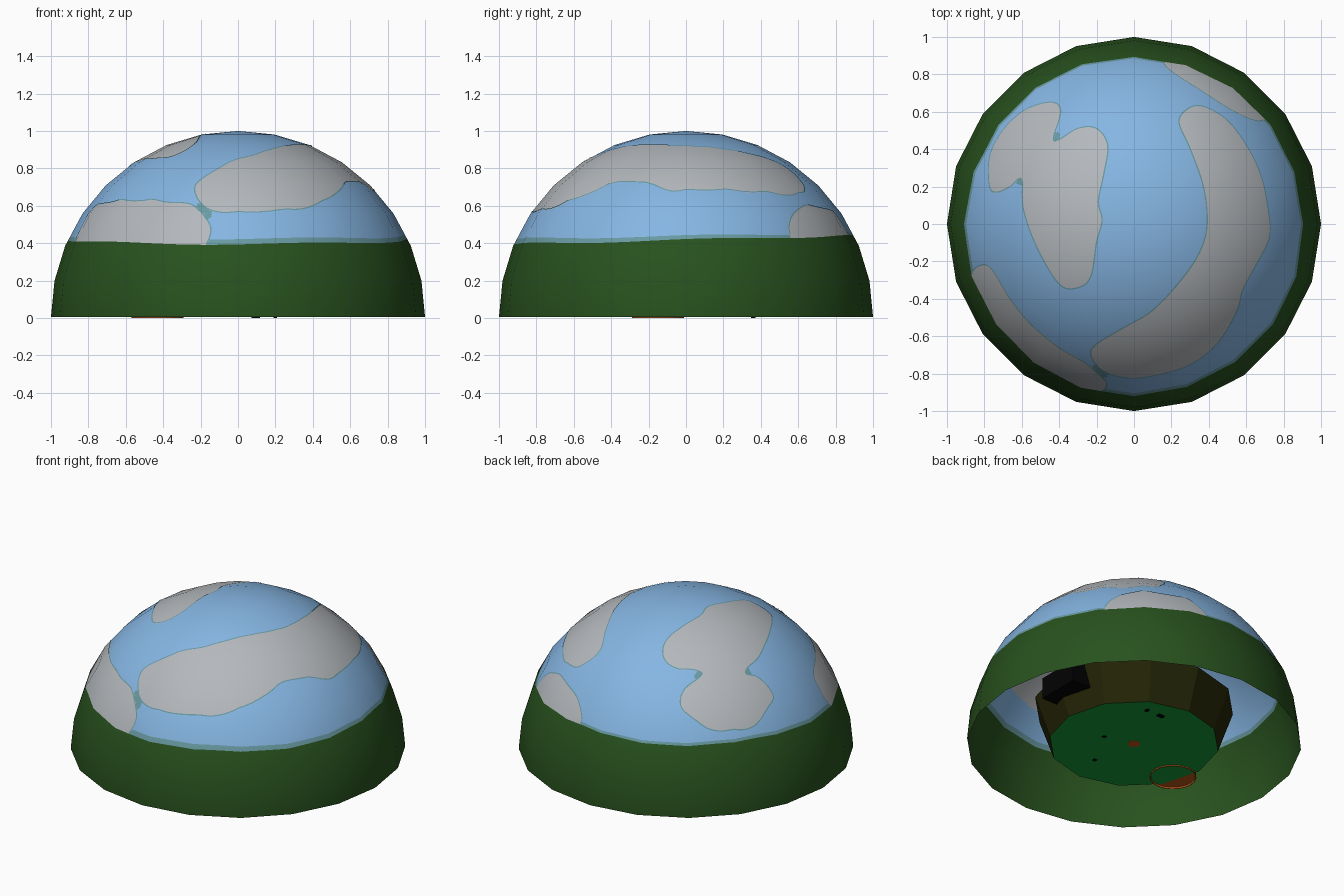
import bpy, bmesh, math
from mathutils import Vector
from mathutils.bvhtree import BVHTree

if "Cube" in bpy.data.objects:
    bpy.data.objects.remove(bpy.data.objects["Cube"])

def mat(name, rgb):
    m = bpy.data.materials.new(name)
    m.diffuse_color = (*rgb, 1)
    m.use_nodes = True
    m.node_tree.nodes["Principled BSDF"].inputs["Base Color"].default_value = m.diffuse_color
    return m

GREEN = mat("hill green", (0.021, 0.083, 0.013))
BLUE = mat("sky blue", (0.237, 0.465, 0.765))
GREY = mat("cloud grey", (0.456, 0.479, 0.503))
TEAL = mat("haze teal", (0.14, 0.32, 0.36))
OLIVE = mat("wall olive", (0.017, 0.0175, 0.002))
FLOOR = mat("floor green", (0.008, 0.33, 0.04))
BROWN = mat("brown", (0.5, 0.1, 0.01))
BLACK = mat("black", (0.0006, 0.0006, 0.0006))

def add_object(name, bm, mats):
    me = bpy.data.meshes.new(name)
    bm.to_mesh(me)
    bm.free()
    for m in mats:
        me.materials.append(m)
    ob = bpy.data.objects.new(name, me)
    bpy.context.collection.objects.link(ob)
    return ob

def round_normals(ob):
    ob.data.normals_split_custom_set_from_vertices([v.co.normalized() for v in ob.data.vertices])

def lathe(name, profile, sides, m, centre=(0, 0)):
    bm = bmesh.new()
    rings = []
    for r, z in profile:
        rings.append([bm.verts.new((centre[0] + r * math.cos(math.tau * k / sides),
                                    centre[1] + r * math.sin(math.tau * k / sides), z))
                      for k in range(sides)])
    for a, b in zip(rings, rings[1:]):
        for k in range(sides):
            n = (k + 1) % sides
            bm.faces.new((a[k], a[n], b[n], b[k]))
    return add_object(name, bm, [m])

def box(name, lo, hi, m):
    bm = bmesh.new()
    bmesh.ops.create_cube(bm, size=1)
    for v in bm.verts:
        v.co = [lo[i] + (v.co[i] + 0.5) * (hi[i] - lo[i]) for i in range(3)]
    return add_object(name, bm, [m])

# Cloud outlines as seen from above, rounded with a closed spline
def smooth_outline(pts, steps=5):
    out, n = [], len(pts)
    for i in range(n):
        p0, p1, p2, p3 = (Vector(pts[(i + k - 1) % n]) for k in range(4))
        for s in range(steps):
            t = s / steps
            out.append(0.5 * (2 * p1 + (p2 - p0) * t + (2 * p0 - 5 * p1 + 4 * p2 - p3) * t * t
                              + (3 * p1 - p0 - 3 * p2 + p3) * t ** 3))
    return [(p.x, p.y) for p in out]

left_cloud = [(-.77, .2), (-.77, .36), (-.7, .5), (-.58, .61), (-.44, .65), (-.39, .6), (-.43, .46),
              (-.4, .45), (-.3, .51), (-.2, .51), (-.14, .42), (-.16, .27), (-.19, .12), (-.17, .02),
              (-.2, -.1), (-.23, -.28), (-.3, -.34), (-.4, -.32), (-.52, -.12), (-.59, .08),
              (-.6, .24), (-.66, .2), (-.73, .17)]
right_cloud = [(.24, .54), (.28, .61), (.36, .63), (.49, .56), (.6, .42), (.68, .25), (.72, .05),
               (.72, -.08), (.65, -.22), (.58, -.35), (.55, -.46), (.45, -.63), (.3, -.75), (.1, -.81),
               (-.05, -.82), (-.17, -.78), (-.23, -.7), (-.2, -.64), (-.05, -.55), (.1, -.46),
               (.25, -.3), (.35, -.15), (.39, 0), (.37, .2), (.3, .4)]
front_cloud = [(-.87, -.27), (-.82, -.22), (-.76, -.24), (-.66, -.4), (-.55, -.535), (-.4, -.66),
               (-.27, -.735), (-.18, -.81), (-.145, -.85), (-.16, -.885), (-.21, -.91), (-.4, -.9),
               (-.75, -.7), (-.9, -.4)]
back_cloud = [(.16, .855), (.2, .87), (.3, .9), (.55, .8), (.72, .62), (.69, .555), (.62, .56),
              (.5, .62), (.36, .71), (.22, .8)]
clouds = []
for c in (left_cloud, right_cloud, front_cloud, back_cloud):
    o = smooth_outline(c)
    xs, ys = zip(*o)
    clouds.append((o, min(xs), max(xs), min(ys), max(ys)))
haze_spots = [(-.42, .455, .02), (-.41, .48, .014), (-.605, .225, .022), (-.2, -.775, .026), (-.17, -.805, .026)]

def in_cloud(x, y):
    for o, x0, x1, y0, y1 in clouds:
        if not (x0 <= x <= x1 and y0 <= y <= y1):
            continue
        inside = False
        ax, ay = o[-1]
        for bx, by in o:
            if (ay > y) != (by > y) and x < (bx - ax) * (y - ay) / (by - ay) + ax:
                inside = not inside
            ax, ay = bx, by
        if inside:
            return True
    return False

# Wavy top of the hills, and the narrow haze strip above them
def hill_edge(p):
    az = math.atan2(p.y, p.x)
    edge = 0.418 + 0.022 * math.sin(az) + 0.005 * math.sin(5 * az + 1)
    return edge, edge + 0.021 - 0.007 * math.sin(az)

# Dome: 20 sides and 8 rings, each facet finely divided so its colours can be cut in
SIDES, RINGS, N, BASE = 20, 8, 20, 0.006
HILL_ROW, HAZE_ROW = 2 * N + 5, 2 * N + 8   # grid rows that follow the two edges

def corner(i, j):
    e, a = math.pi / 2 * i / RINGS, math.tau * j / SIDES
    return Vector((math.cos(e) * math.cos(a), math.cos(e) * math.sin(a), BASE + math.sin(e) * (1 - BASE)))

bm = bmesh.new()
rows = []
for i in range(RINGS * N):
    ri, k = divmod(i, N)
    row = []
    for j in range(SIDES * N):
        sj, s = divmod(j, N)
        s /= N
        low = corner(ri, sj).lerp(corner(ri, sj + 1), s)
        high = corner(ri + 1, sj).lerp(corner(ri + 1, sj + 1), s)
        t = k / N
        if ri == 2:
            t1, t2 = (max(0.02, (z - low.z) / (high.z - low.z)) for z in hill_edge(low))
            if k <= 5:
                t = t1 * k / 5
            elif k <= 8:
                t = t1 + (t2 - t1) * (k - 5) / 3
            else:
                t = t2 + (1 - t2) * (k - 8) / (N - 8)
        row.append(bm.verts.new(low.lerp(high, t)))
    rows.append(row)
pole = bm.verts.new((0, 0, 1))
W = SIDES * N
rows.append([pole] * W)
for i, (a, b) in enumerate(zip(rows, rows[1:])):
    for j in range(W):
        n = (j + 1) % W
        f = bm.faces.new((a[j], a[n], pole) if b[0] is pole else (a[j], a[n], b[n], b[j]))
        f.smooth = True
        p = f.calc_center_median()
        if i < HILL_ROW:
            f.material_index = 0
        elif in_cloud(p.x, p.y):
            f.material_index = 2
        elif i < HAZE_ROW or any(math.hypot(p.x - x, p.y - y) < r for x, y, r in haze_spots):
            f.material_index = 3
        else:
            f.material_index = 1
surface = BVHTree.FromBMesh(bm)
round_normals(add_object("sky_dome", bm, [GREEN, BLUE, GREY, TEAL]))

# Hair-thin haze rims laid on the dome around each cloud
def on_dome(x, y):
    hit = surface.ray_cast(Vector((x, y, 3)), Vector((0, 0, -1)))[0]
    return hit if hit and hit.z > hill_edge(hit)[0] + 0.004 else None

bm = bmesh.new()
for o, *_ in clouds:
    points = [on_dome(x, y) for x, y in o]
    for k, p in enumerate(points):
        q = points[(k + 1) % len(points)]
        if p is None or q is None or (q - p).length < 1e-4:
            continue
        side = (q - p).cross(p).normalized() * 0.0035
        f = bm.faces.new([bm.verts.new(v * 1.003) for v in (p - side, p + side, q + side, q - side)])
        f.smooth = True
round_normals(add_object("cloud_rims", bm, [TEAL]))

# Round twelve-sided room inside, flaring upwards
lathe("room_wall", [(0.51, 0.008), (0.60, 0.27)], 12, OLIVE)
lathe("room_floor", [(0.51, 0.008), (0.0005, 0.008)], 12, FLOOR)

# Black box set into the wall
box("wall_box", (0.43, -0.095, 0.125), (0.635, 0.19, 0.265), BLACK)

# Round basin that pokes through the floor and wall
lathe("basin", [(0.001, 0.0095), (0.133, 0.0095), (0.136, 0.0), (0.14, 0.0),
                (0.135, 0.10), (0.001, 0.10)], 20, BROWN, (-0.43, -0.15))

# Furniture feet and centre post
for k, (x, y, w, z) in enumerate([(0.095, 0.36, 0.022, 0), (0.2, 0.36, 0.009, 0),
                                  (0.19, -0.05, 0.012, 0.0065), (0.055, -0.30, 0.012, 0.0065)]):
    box(f"foot_{k + 1}", (x - w, y - 0.012, z), (x + w, y + 0.012, 0.12), BLACK)
lathe("centre_post", [(0.001, 0.0065), (0.04, 0.0065), (0.03, 0.12), (0.001, 0.12)], 8, BROWN)
